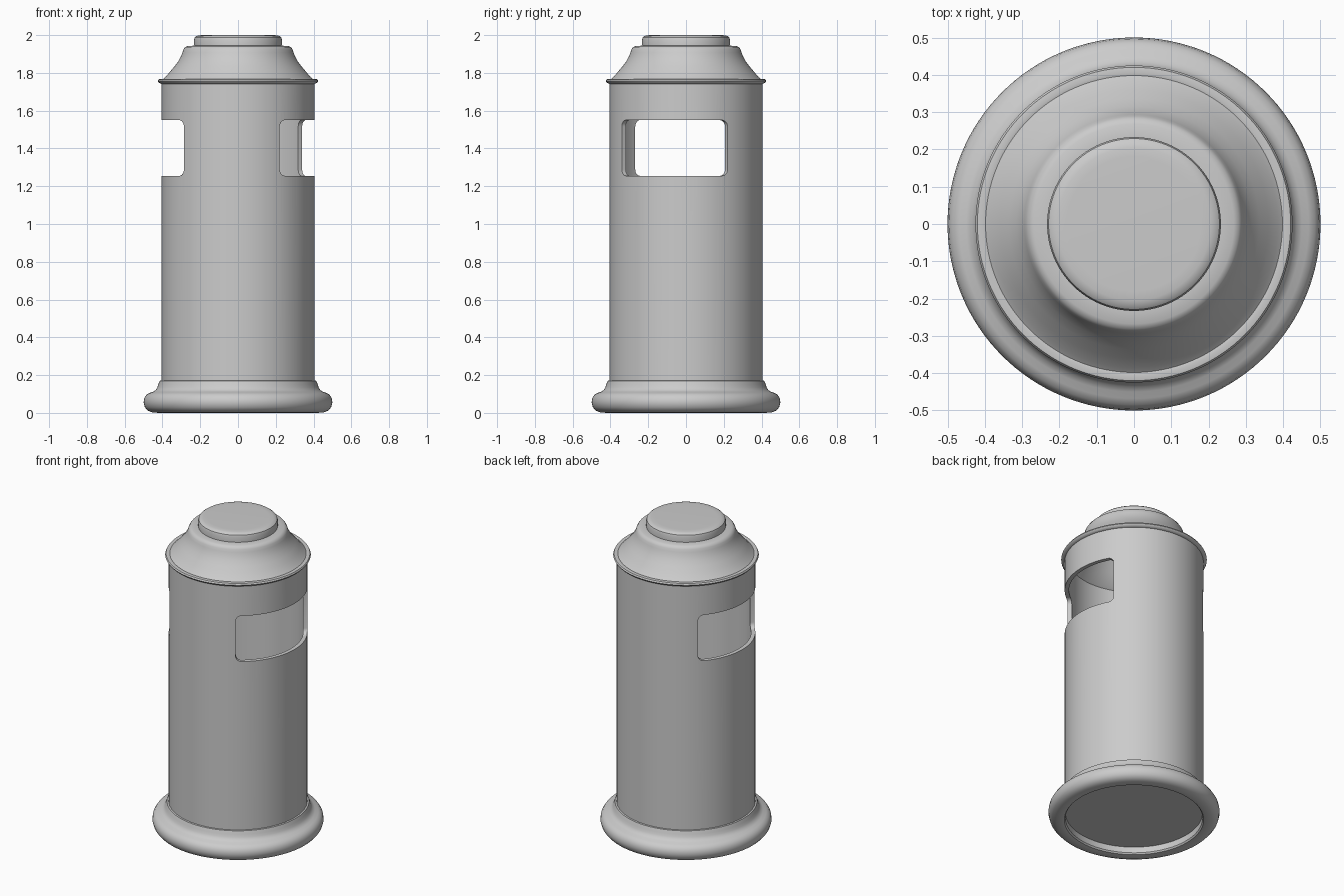
import bpy, bmesh, math

if "Cube" in bpy.data.objects:
    bpy.data.objects.remove(bpy.data.objects["Cube"])

grey = bpy.data.materials.new("painted_grey")
grey.diffuse_color = (0.6, 0.6, 0.6, 1)
grey.use_nodes = True
grey.node_tree.nodes["Principled BSDF"].inputs["Base Color"].default_value = grey.diffuse_color


def finish(name, bm):
    bmesh.ops.remove_doubles(bm, verts=bm.verts, dist=1e-5)
    bmesh.ops.recalc_face_normals(bm, faces=bm.faces)
    me = bpy.data.meshes.new(name)
    bm.to_mesh(me)
    bm.free()
    me.materials.append(grey)
    ob = bpy.data.objects.new(name, me)
    bpy.context.collection.objects.link(ob)
    return ob


def smooth(ob):
    bpy.ops.object.select_all(action='DESELECT')
    ob.select_set(True)
    bpy.context.view_layer.objects.active = ob
    bpy.ops.object.shade_smooth_by_angle(angle=math.radians(35))


def lathe(name, profile, closed=False, seg=128):
    """Spin an (r, z) profile about the z axis."""
    bm = bmesh.new()
    vs = [bm.verts.new((r, 0, z)) for r, z in profile]
    es = [bm.edges.new(p) for p in zip(vs, vs[1:])]
    if closed:
        es.append(bm.edges.new((vs[-1], vs[0])))
    bmesh.ops.spin(bm, geom=vs + es, cent=(0, 0, 0), axis=(0, 0, 1),
                   angle=2 * math.pi, steps=seg, use_duplicate=False)
    return finish(name, bm)


def slot_cutter(name, a0, a1, z0, z1, rc=0.035):
    """Curved block with rounded corners, swept between two angles."""
    a0, a1 = math.radians(a0), math.radians(a1)
    da = rc / 0.405
    corner = [da * (1 - math.cos(i * math.pi / 12)) for i in range(7)]
    n = 32
    mid = [da + (a1 - a0 - 2 * da) * i / n for i in range(1, n)]
    offs = corner + mid + [a1 - a0 - c for c in reversed(corner)]
    bm = bmesh.new()
    cols = []
    for o in offs:
        d = min(o, a1 - a0 - o)
        t = max(0, 1 - d / da)
        inset = rc * (1 - math.sqrt(max(0, 1 - t * t)))
        c, s = math.cos(a0 + o), math.sin(a0 + o)
        cols.append([bm.verts.new((r * c, r * s, z)) for r, z in
                     ((0.3, z0 + inset), (0.5, z0 + inset), (0.5, z1 - inset), (0.3, z1 - inset))])
    for p, q in zip(cols, cols[1:]):
        for k in range(4):
            bm.faces.new((p[k], p[(k + 1) % 4], q[(k + 1) % 4], q[k]))
    bm.faces.new(cols[0])
    bm.faces.new(cols[-1])
    return finish(name, bm)


# Hollow body with a closed floor
body = lathe("bin_body", [(0, 0.05), (0.405, 0.05), (0.405, 1.76), (0.38, 1.76),
                          (0.38, 0.075), (0, 0.075)])

# Two rounded openings, each a quarter turn wide
for name, a0, a1 in (("right_slot", -57, 33), ("left_slot", 135, 225)):
    cut = slot_cutter(name, a0, a1, 1.255, 1.55)
    cut.hide_render = True
    mod = body.modifiers.new(name, 'BOOLEAN')
    mod.operation, mod.solver, mod.object = 'DIFFERENCE', 'EXACT', cut
    bpy.ops.object.select_all(action='DESELECT')
    bpy.context.view_layer.objects.active = body
    body.select_set(True)
    bpy.ops.object.modifier_apply(modifier=name)
    bpy.data.objects.remove(cut)
smooth(body)

# Rounded moulded base ring, open underneath
smooth(lathe("base_ring", [
    (0.400, 0.012), (0.407, 0.003), (0.42, 0), (0.455, 0.003), (0.478, 0.012), (0.493, 0.03),
    (0.50, 0.055), (0.496, 0.078), (0.485, 0.096), (0.468, 0.106), (0.45, 0.112),
    (0.436, 0.121), (0.427, 0.135), (0.422, 0.15), (0.415, 0.17), (0.400, 0.172)], True))

# Domed hood with a thin rolled rim, hollow inside
smooth(lathe("hood", [
    (0.39, 1.742), (0.408, 1.742), (0.42, 1.749), (0.425, 1.757), (0.42, 1.766), (0.406, 1.768),
    (0.398, 1.766), (0.385, 1.777), (0.36, 1.806), (0.336, 1.835), (0.315, 1.863), (0.302, 1.888),
    (0.294, 1.908), (0.289, 1.924), (0.281, 1.936), (0.268, 1.942), (0.235, 1.944), (0, 1.944),
    (0, 1.922), (0.26, 1.922), (0.278, 1.89), (0.315, 1.83), (0.36, 1.772), (0.39, 1.75)], True))

# Round cap on top
smooth(lathe("top_cap", [
    (0, 1.935), (0.232, 1.935), (0.233, 1.975), (0.229, 1.988), (0.22, 1.995),
    (0.205, 1.999), (0.18, 2.0), (0, 2.0)]))
